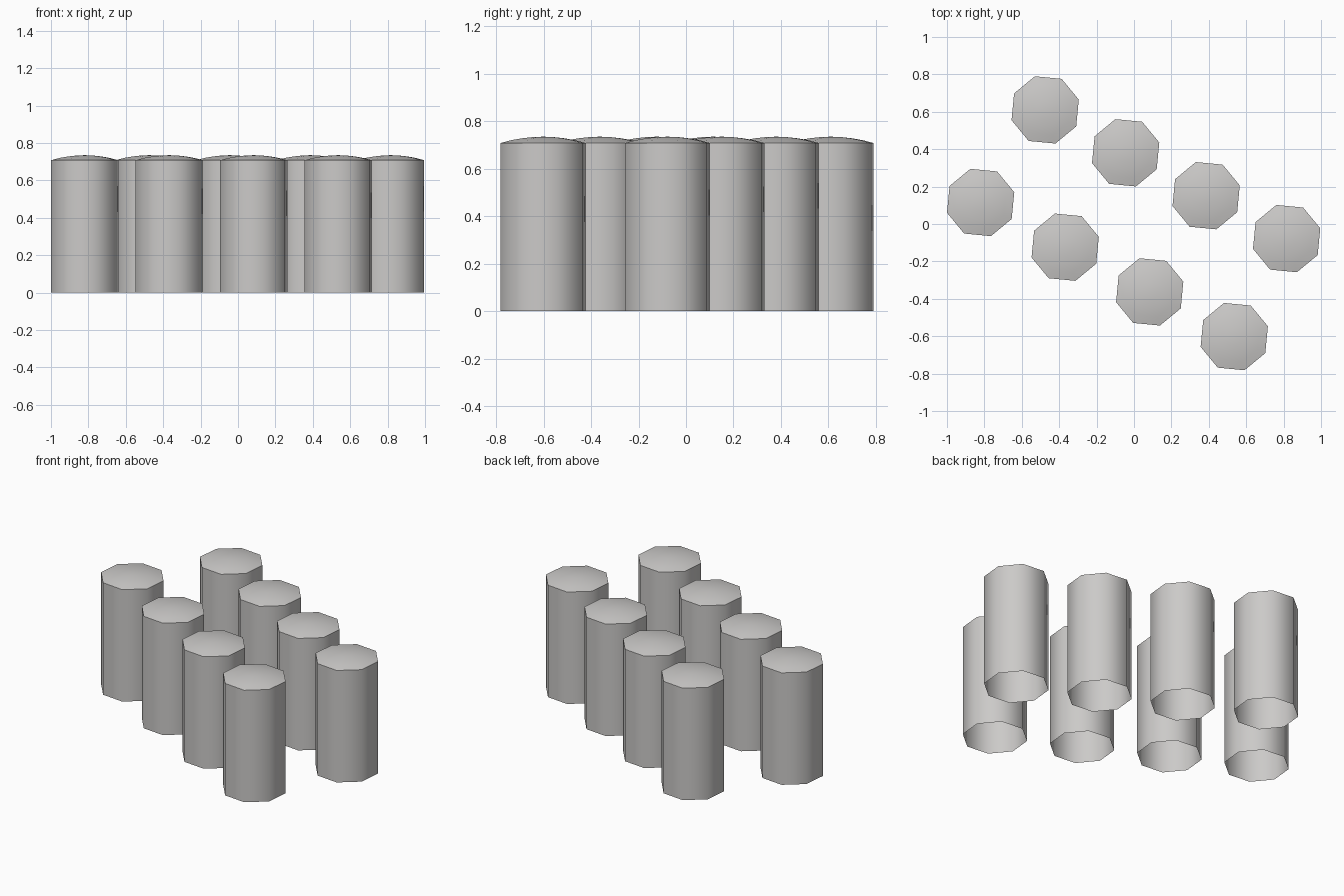
import bpy
import math
from mathutils import Vector

cube = bpy.data.objects.get("Cube")
if cube:
    bpy.data.objects.remove(cube, do_unlink=True)

# Material
grey = bpy.data.materials.new("light_grey")
grey.use_nodes = True
colour = (0.6, 0.59, 0.58, 1)
grey.diffuse_color = colour
grey.node_tree.nodes["Principled BSDF"].inputs["Base Color"].default_value = colour

SIDES = 8
RADIUS = 0.188
PHASE = math.radians(17)
# Radius factor and height of each ring, from the open foot to the shallow dome
PROFILE = [(1, 0), (1, 0.708), (0.75, 0.72), (0.5, 0.728), (0.25, 0.733)]
PEAK = 0.735


def make_column(name, centre):
    """Octagonal tube, open below, closed by a low dome."""
    verts = []
    for factor, z in PROFILE:
        for i in range(SIDES):
            a = PHASE + math.tau * i / SIDES
            verts.append((RADIUS * factor * math.cos(a), RADIUS * factor * math.sin(a), z))
    verts.append((0, 0, PEAK))
    faces = []
    for r in range(len(PROFILE) - 1):
        for i in range(SIDES):
            j = (i + 1) % SIDES
            low, high = r * SIDES, (r + 1) * SIDES
            faces.append((low + i, low + j, high + j, high + i))
    last = (len(PROFILE) - 1) * SIDES
    for i in range(SIDES):
        faces.append((last + i, last + (i + 1) % SIDES, len(verts) - 1))
    mesh = bpy.data.meshes.new(name)
    mesh.from_pydata(verts, [], faces)
    mesh.materials.append(grey)
    obj = bpy.data.objects.new(name, mesh)
    obj.location = (centre.x, centre.y, 0)
    bpy.context.collection.objects.link(obj)
    bpy.ops.object.select_all(action="DESELECT")
    obj.select_set(True)
    bpy.context.view_layer.objects.active = obj
    bpy.ops.object.shade_smooth_by_angle(angle=math.radians(60))


# Two slanting rows of four columns
rows = {
    "back": (Vector((-0.475, 0.61)), Vector((0.816, -0.078))),
    "front": (Vector((-0.82, 0.115)), Vector((0.536, -0.602))),
}
for row, (start, end) in rows.items():
    for n in range(4):
        make_column(f"{row}_column_{n + 1}", start.lerp(end, n / 3))
